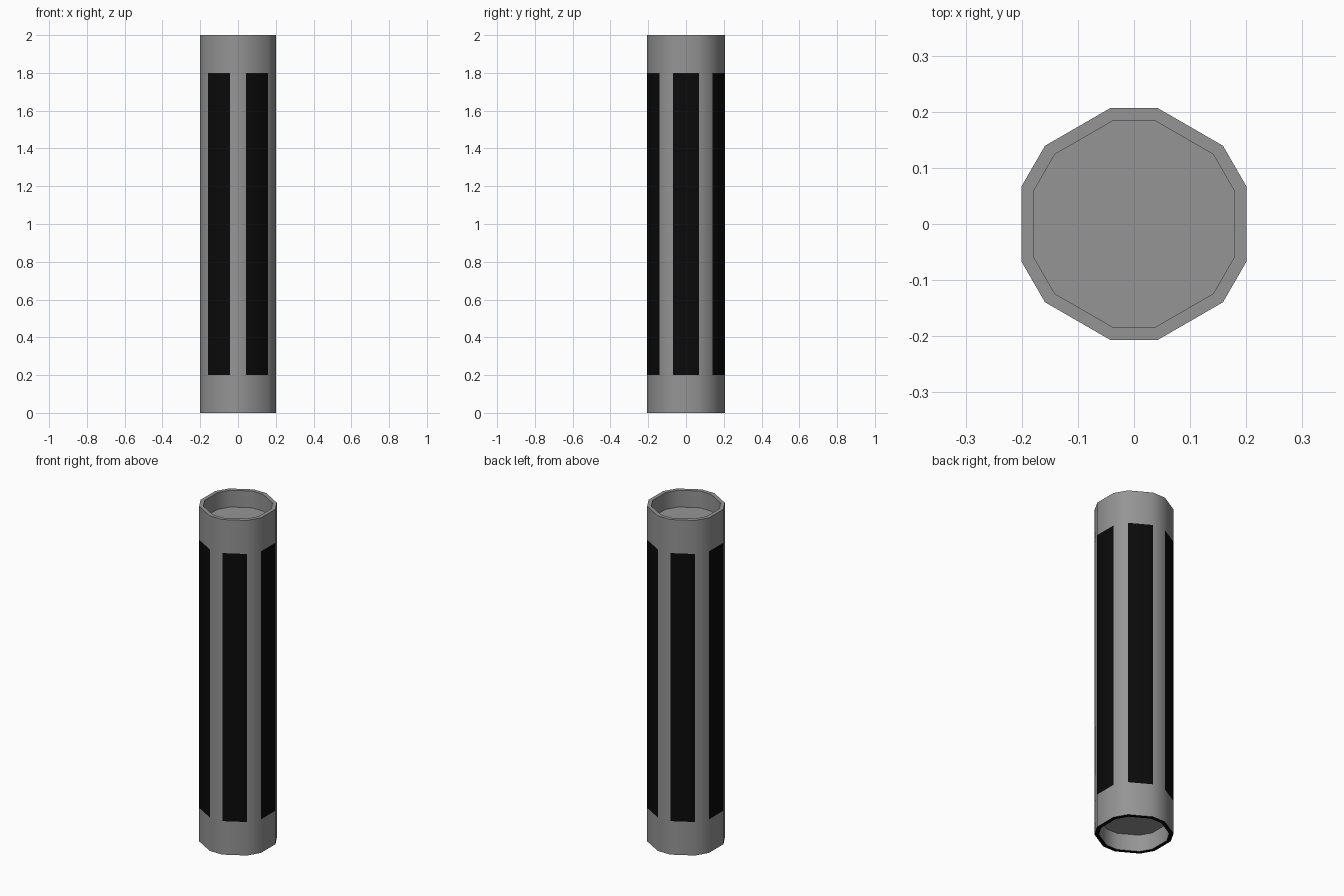
import bpy, bmesh, math

if "Cube" in bpy.data.objects:
    bpy.data.objects.remove(bpy.data.objects["Cube"])

HEIGHT, RADIUS, HALF_ANGLE = 2.0, 0.2112, 18.7
INNER = 0.89      # rim opening relative to the outer outline
RECESS = 0.1      # depth of the hollow at each end


def material(name, value):
    m = bpy.data.materials.new(name)
    m.diffuse_color = (value, value, value, 1)
    m.use_nodes = True
    m.node_tree.nodes["Principled BSDF"].inputs["Base Color"].default_value = m.diffuse_color
    return m


bm = bmesh.new()


def ring(z, scale=1.0):
    # hexagon with cut corners: alternating wide and narrow sides
    verts = []
    for k in range(6):
        for s in (-1, 1):
            a = math.radians(60 * k + s * HALF_ANGLE)
            verts.append(bm.verts.new((RADIUS * scale * math.cos(a),
                                       RADIUS * scale * math.sin(a), z)))
    return verts


# Rings from the bottom floor, around the outside, to the top floor
rings = [ring(RECESS, INNER), ring(0, INNER), ring(0), ring(0.2),
         ring(1.8), ring(HEIGHT), ring(HEIGHT, INNER),
         ring(HEIGHT - RECESS, INNER)]
for level, (a, b) in enumerate(zip(rings, rings[1:])):
    for i in range(12):
        j = (i + 1) % 12
        f = bm.faces.new((a[i], a[j], b[j], b[i]))
        wide_panel = level == 3 and i % 2 == 0
        bottom_rim = level == 1
        f.material_index = 1 if wide_panel or bottom_rim else 0

# Floors of the two end hollows
bm.faces.new(rings[0][::-1])
bm.faces.new(rings[-1])
bmesh.ops.recalc_face_normals(bm, faces=bm.faces)

mesh = bpy.data.meshes.new("tube_casing")
bm.to_mesh(mesh)
bm.free()
mesh.materials.append(material("casing_grey", 0.3))
mesh.materials.append(material("panel_black", 0.003))

casing = bpy.data.objects.new("tube_casing", mesh)
bpy.context.collection.objects.link(casing)
bpy.context.view_layer.objects.active = casing
casing.select_set(True)
bpy.ops.object.shade_smooth_by_angle(angle=math.radians(40))
